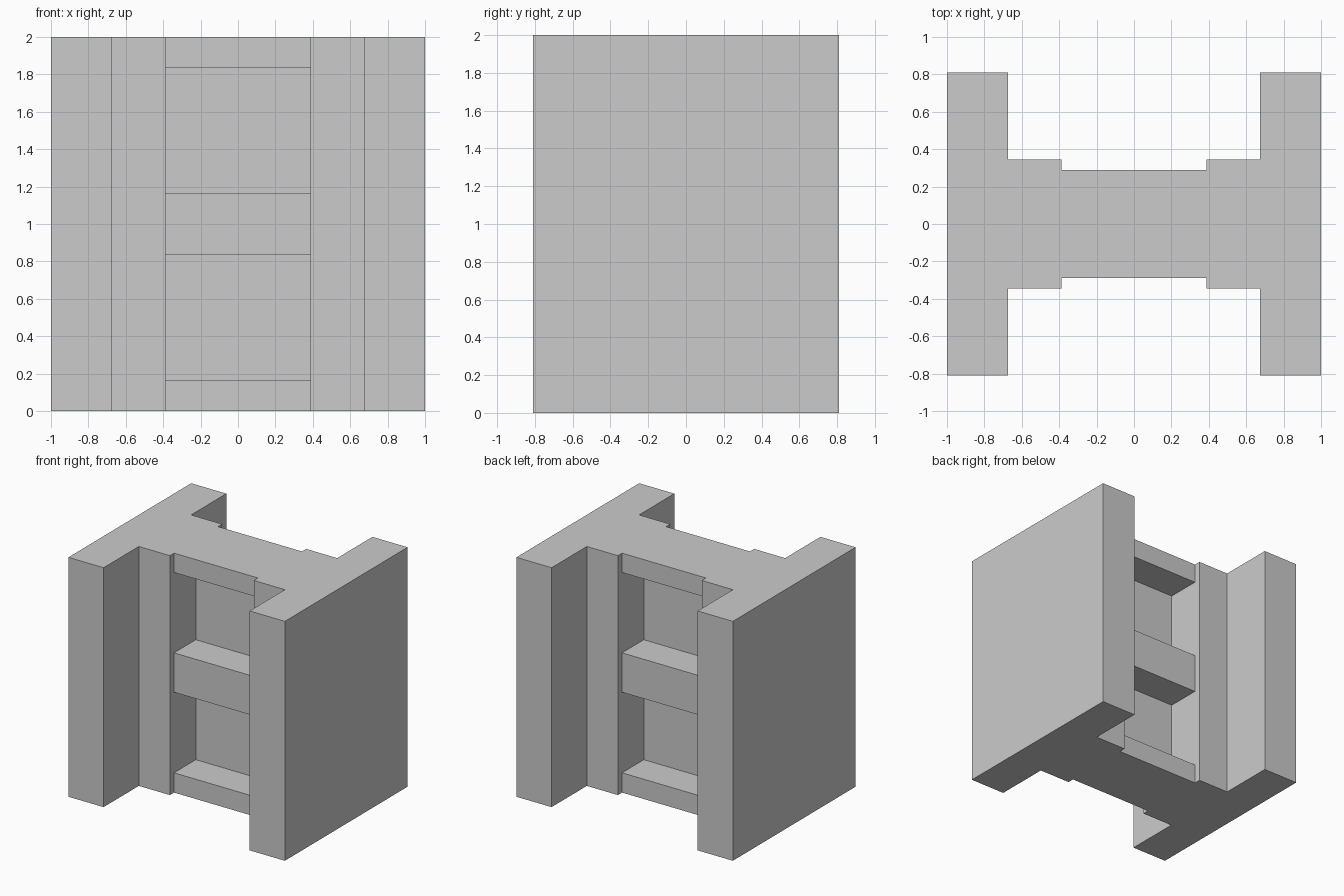
import bpy, bmesh

if "Cube" in bpy.data.objects:
    bpy.data.objects.remove(bpy.data.objects["Cube"])

HEIGHT = 2.0
FLANGE_X, FLANGE_Y = 1.0, 0.81      # outer side walls
POST_X, POST_Y = 0.675, 0.345       # posts beside the openings
RAIL_X, RAIL_Y = 0.388, 0.29        # rails between the posts
PANEL = 0.003                       # half thickness of the recessed panel
WINDOWS = [(0.165, 0.838), (1.167, 1.838)]


def make_object(name, bm):
    bmesh.ops.recalc_face_normals(bm, faces=bm.faces)
    mesh = bpy.data.meshes.new(name)
    bm.to_mesh(mesh)
    bm.free()
    obj = bpy.data.objects.new(name, mesh)
    bpy.context.collection.objects.link(obj)
    return obj


def prism(name, outline, z0, z1):
    bm = bmesh.new()
    face = bm.faces.new([bm.verts.new((x, y, z0)) for x, y in outline])
    ext = bmesh.ops.extrude_face_region(bm, geom=[face])
    top = [v for v in ext["geom"] if isinstance(v, bmesh.types.BMVert)]
    bmesh.ops.translate(bm, verts=top, vec=(0, 0, z1 - z0))
    return make_object(name, bm)


# H-shaped body: one quarter of the outline, mirrored around
quarter = [(RAIL_X, RAIL_Y), (RAIL_X, POST_Y), (POST_X, POST_Y),
           (POST_X, FLANGE_Y), (FLANGE_X, FLANGE_Y)]
right = quarter + [(x, -y) for x, y in reversed(quarter)]
outline = right + [(-x, y) for x, y in reversed(right)]
body = prism("wall_section", outline, 0, HEIGHT)

# Recessed panels: two windows on each face, leaving a thin panel mid-depth
for side in (-1, 1):
    for z0, z1 in WINDOWS:
        near, far = side * PANEL, side * 0.6
        rect = [(-RAIL_X, near), (RAIL_X, near), (RAIL_X, far), (-RAIL_X, far)]
        cutter = prism("recess_cutter", rect, z0, z1)
        cutter.hide_render = True
        mod = body.modifiers.new("recess", "BOOLEAN")
        mod.operation = "DIFFERENCE"
        mod.solver = "EXACT"
        mod.object = cutter
        bpy.context.view_layer.objects.active = body
        bpy.ops.object.modifier_apply(modifier=mod.name)
        bpy.data.objects.remove(cutter)
